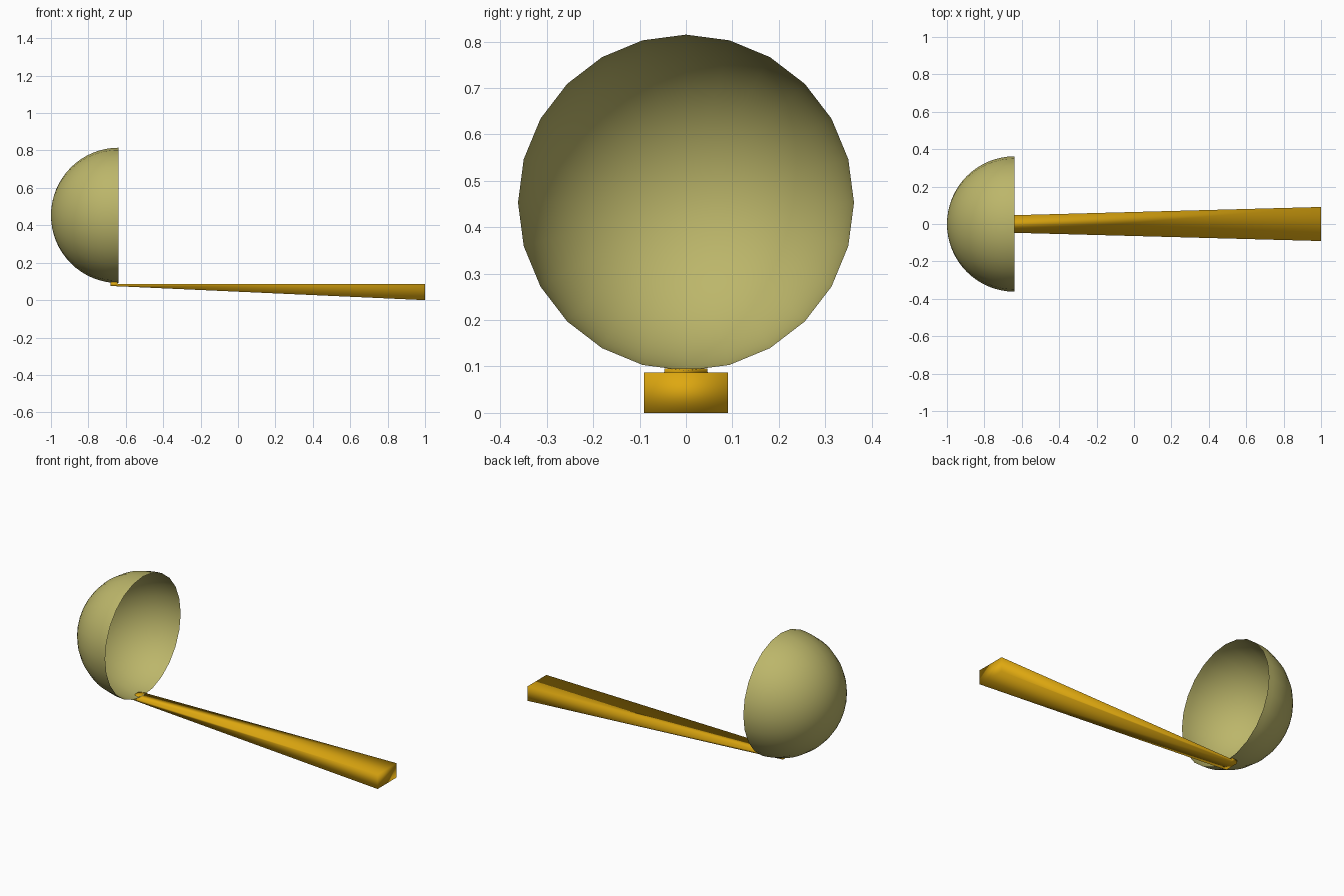
import bpy, bmesh, math

if "Cube" in bpy.data.objects:
    bpy.data.objects.remove(bpy.data.objects["Cube"])

def material(name, srgb):
    m = bpy.data.materials.new(name)
    lin = [(c / 255 / 12.92) if c < 10.3 else ((c / 255 + 0.055) / 1.055) ** 2.4 for c in srgb]
    m.diffuse_color = (*lin, 1)
    m.use_nodes = True
    m.node_tree.nodes["Principled BSDF"].inputs["Base Color"].default_value = m.diffuse_color
    return m

def finish(name, bm, mat):
    bmesh.ops.remove_doubles(bm, verts=bm.verts, dist=1e-5)
    for f in bm.faces:
        f.smooth = True
    me = bpy.data.meshes.new(name)
    bm.to_mesh(me)
    bm.free()
    me.materials.append(mat)
    ob = bpy.data.objects.new(name, me)
    bpy.context.collection.objects.link(ob)
    return ob

def skin(bm, loops):
    # quads between successive closed loops
    for a, b in zip(loops, loops[1:]):
        n = len(a)
        for i in range(n):
            bm.faces.new((a[i], a[(i + 1) % n], b[(i + 1) % n], b[i]))

khaki = material("khaki", (188, 182, 106))
gold = material("gold", (222, 168, 16))

# Bowl: thin open hemisphere facing +x
R, CX, CZ, SEG, RINGS = 0.362, -0.638, 0.453, 24, 16
bm = bmesh.new()
loops = []
for k in range(RINGS):
    t = math.pi / 2 * k / RINGS
    r, x = R * math.cos(t), CX - R * math.sin(t)
    loops.append([bm.verts.new((x, r * math.sin(2 * math.pi * i / SEG),
                                CZ + r * math.cos(2 * math.pi * i / SEG))) for i in range(SEG)])
skin(bm, loops)
pole = bm.verts.new((CX - R, 0, CZ))
for i in range(SEG):
    bm.faces.new((loops[-1][i], loops[-1][(i + 1) % SEG], pole))
bmesh.ops.recalc_face_normals(bm, faces=bm.faces)
finish("bowl", bm, khaki)

# Handle: tapered bar, (x, half width, bottom, top), with a small raised end under the bowl
sections = [(1.0, 0.091, 0.0, 0.087), (-0.642, 0.047, 0.074, 0.087),
            (-0.645, 0.046, 0.074, 0.096), (-0.682, 0.045, 0.076, 0.096)]
bm = bmesh.new()
loops = [[bm.verts.new((x, y, z)) for y, z in ((-w, b), (w, b), (w, t), (-w, t))]
         for x, w, b, t in sections]
skin(bm, loops)
bm.faces.new(loops[0])
bm.faces.new(loops[-1])
bmesh.ops.recalc_face_normals(bm, faces=bm.faces)
finish("handle", bm, gold)
